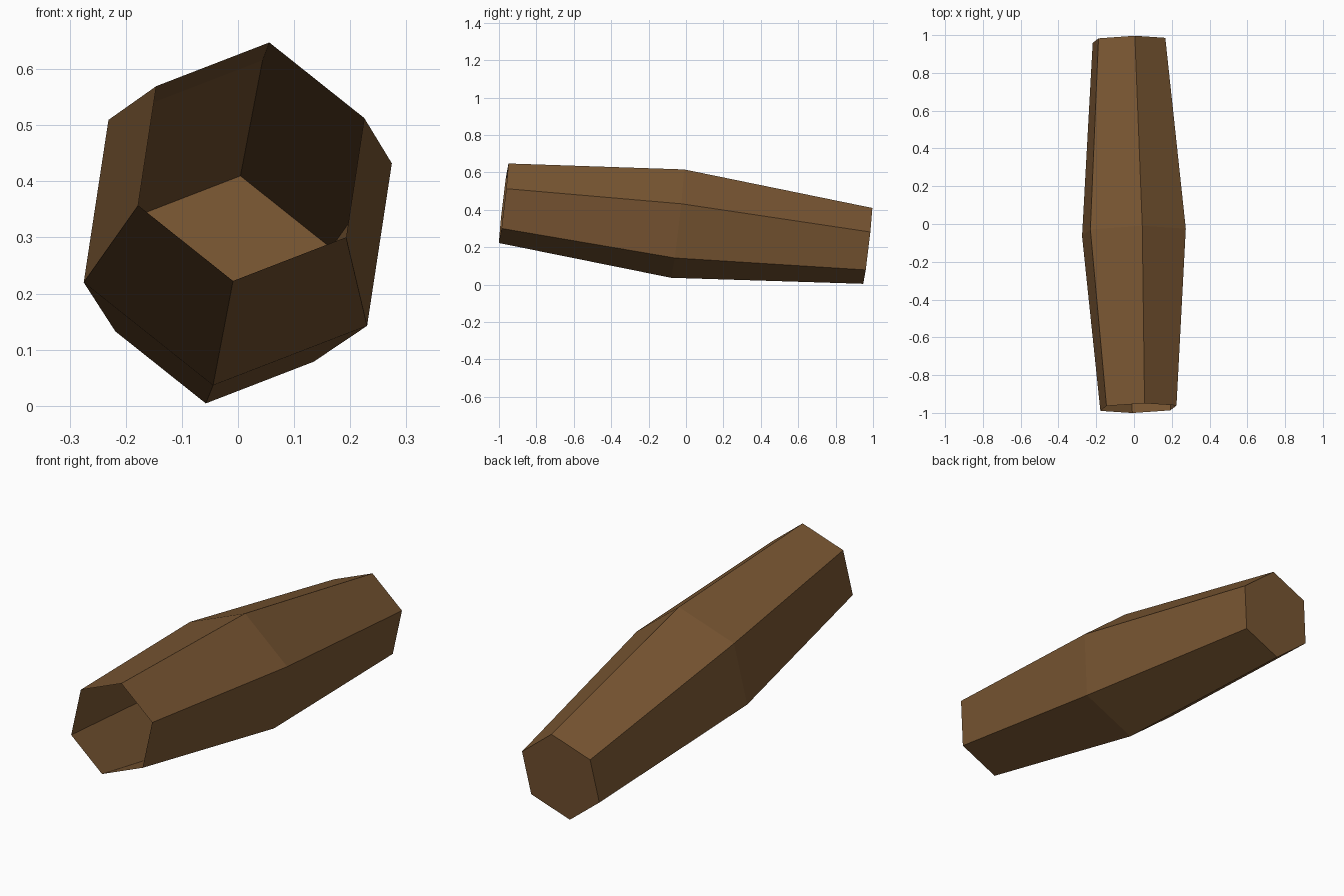
import bpy, bmesh, math
from mathutils import Vector

if "Cube" in bpy.data.objects:
    bpy.data.objects.remove(bpy.data.objects["Cube"])

# Axis of the tilted barrel, from open front end to closed back end
FRONT = Vector((0.0235, -0.975, 0.435))
BACK = Vector((-0.0265, 0.972, 0.207))
SIDES, TWIST = 6, math.radians(21.4)
# (position along the axis, radius)
RINGS = [(0.0, 0.2165), (0.478, 0.295), (1.0, 0.2065)]

axis = (BACK - FRONT).normalized()
side = (Vector((1, 0, 0)) - axis * axis.x).normalized()
up = side.cross(axis)

wood = bpy.data.materials.new("brown wood")
wood.diffuse_color = (0.195, 0.095, 0.033, 1)
wood.use_nodes = True
wood.node_tree.nodes["Principled BSDF"].inputs["Base Color"].default_value = wood.diffuse_color

# Hexagonal rings, bridged into thin walls
bm = bmesh.new()
rings = []
for t, r in RINGS:
    c = FRONT.lerp(BACK, t)
    angles = [TWIST + i * math.tau / SIDES for i in range(SIDES)]
    rings.append([bm.verts.new(c + side * r * math.cos(a) + up * r * math.sin(a))
                  for a in angles])
for a, b in zip(rings, rings[1:]):
    for i in range(SIDES):
        j = (i + 1) % SIDES
        bm.faces.new((a[i], a[j], b[j], b[i]))

# Closed back end; the front stays open
bm.faces.new(rings[-1])
bmesh.ops.recalc_face_normals(bm, faces=bm.faces)
cap = max(bm.faces, key=lambda f: f.calc_center_median().y)
if cap.normal.y < 0:
    bmesh.ops.reverse_faces(bm, faces=bm.faces)

mesh = bpy.data.meshes.new("hollow_barrel")
bm.to_mesh(mesh)
bm.free()
mesh.materials.append(wood)
barrel = bpy.data.objects.new("hollow_barrel", mesh)
bpy.context.collection.objects.link(barrel)
